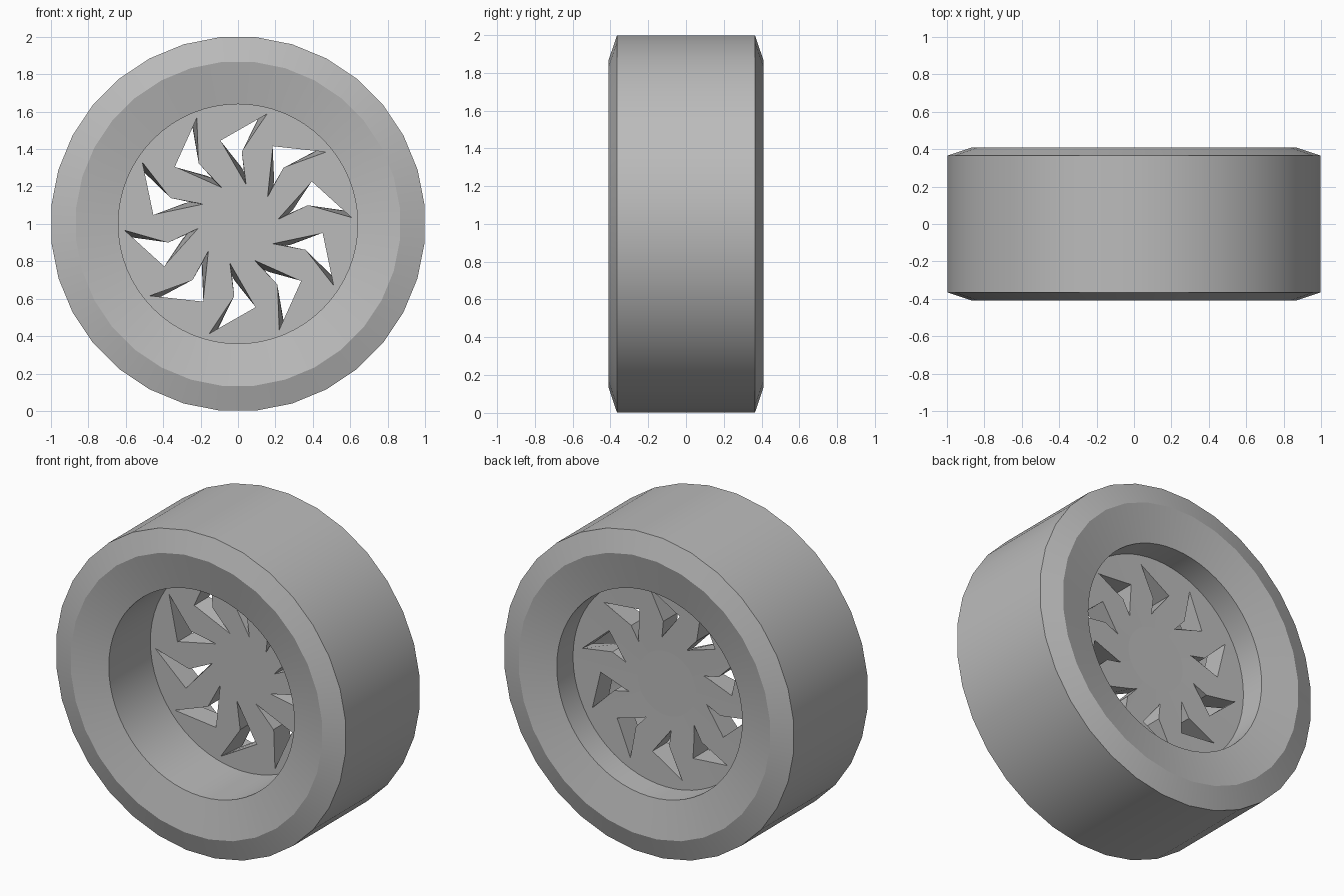
import bpy, bmesh
from math import sin, cos, pi, radians

cube = bpy.data.objects.get("Cube")
if cube:
    bpy.data.objects.remove(cube, do_unlink=True)

SEG = 64            # sides of the inner opening; the tread has half as many
SLOTS = 10
FRONT, BACK = 0.05, 0.20   # faces of the wheel disc

grey = bpy.data.materials.new("plain grey")
grey.use_nodes = True
grey.diffuse_color = (0.5, 0.5, 0.5, 1)
grey.node_tree.nodes["Principled BSDF"].inputs["Base Color"].default_value = (0.5, 0.5, 0.5, 1)


def make_object(name, bm):
    bmesh.ops.recalc_face_normals(bm, faces=bm.faces)
    mesh = bpy.data.meshes.new(name)
    bm.to_mesh(mesh)
    bm.free()
    mesh.materials.append(grey)
    obj = bpy.data.objects.new(name, mesh)
    bpy.context.collection.objects.link(obj)
    return obj


def point(radius, angle, y):
    return (radius * cos(angle), y, 1 + radius * sin(angle))


def loft(bm, rings, closed=False):
    """Skin equal-length rings of points, capped unless closed in a loop."""
    rows = [[bm.verts.new(p) for p in ring] for ring in rings]
    n = len(rows[0])
    pairs = list(zip(rows, rows[1:])) + ([(rows[-1], rows[0])] if closed else [])
    for a, b in pairs:
        for i in range(n):
            j = (i + 1) % n
            bm.faces.new((a[i], a[j], b[j], b[i]))
    if not closed:
        bm.faces.new(rows[0])
        bm.faces.new(rows[-1])


def circle(radius, y, coarse=False):
    # A coarse ring drops every other corner onto the chord between its neighbours
    flat = cos(2 * pi / SEG) if coarse else 1
    return [point(radius * (flat if i % 2 == 0 else 1), 2 * pi * i / SEG, y)
            for i in range(SEG)]


def smooth(obj, angle):
    bpy.ops.object.select_all(action='DESELECT')
    obj.select_set(True)
    bpy.context.view_layer.objects.active = obj
    bpy.ops.object.shade_smooth_by_angle(angle=radians(angle))


# Tyre: chamfered tread, dished sidewalls and a straight inner barrel
profile = [(0.64, -0.36, False), (0.87, -0.41, True), (1.003, -0.365, True),
           (1.003, 0.365, True), (0.87, 0.41, True), (0.64, 0.36, False)]
bm = bmesh.new()
loft(bm, [circle(*p) for p in profile], closed=True)
tyre = make_object("tyre", bm)
smooth(tyre, 16)

# Wheel disc: flat front, very slightly dished back
bm = bmesh.new()
loft(bm, [circle(0.645, FRONT), circle(0.645, BACK), circle(0.2, BACK - 0.01)])
disc = make_object("wheel_disc", bm)

# Hooked slots that narrow towards the back: (radius, degrees) of each corner
front_slot = [(0.61, 0), (0.455, 27), (0.21, 3), (0.385, 12)]
back_slot = [(0.58, 4), (0.455, 27), (0.29, 9), (0.385, 12)]
bm = bmesh.new()
for k in range(SLOTS):
    turn = 3 + k * 360 / SLOTS
    loft(bm, [[point(r, radians(a + turn), y) for r, a in outline]
              for outline, y in ((front_slot, FRONT - 0.01), (back_slot, BACK + 0.01))])
cutter = make_object("slot_cutter", bm)
cutter.hide_render = True

cut = disc.modifiers.new("slots", 'BOOLEAN')
cut.operation = 'DIFFERENCE'
cut.solver = 'EXACT'
cut.object = cutter
bpy.context.view_layer.objects.active = disc
bpy.ops.object.modifier_apply(modifier=cut.name)
bpy.data.objects.remove(cutter, do_unlink=True)
